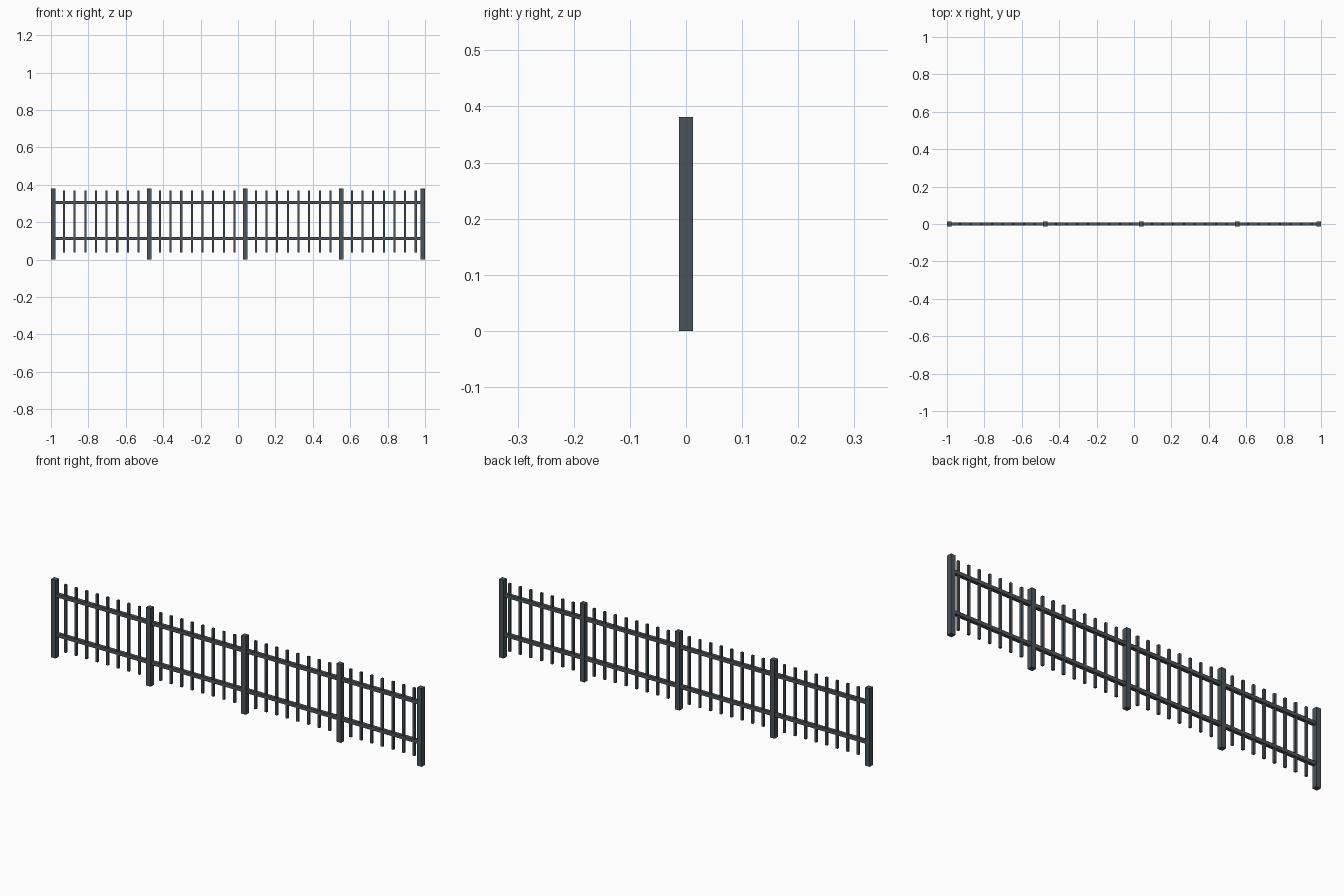
import bpy, bmesh
from mathutils import Matrix

if "Cube" in bpy.data.objects:
    bpy.data.objects.remove(bpy.data.objects["Cube"])

mat = bpy.data.materials.new("dark_metal")
mat.diffuse_color = (0.07, 0.088, 0.1, 1)
mat.use_nodes = True
mat.node_tree.nodes["Principled BSDF"].inputs["Base Color"].default_value = mat.diffuse_color


def box(name, center, size):
    bm = bmesh.new()
    bmesh.ops.create_cube(bm, size=1, matrix=Matrix.Diagonal((*size, 1)))
    me = bpy.data.meshes.new(name)
    bm.to_mesh(me)
    bm.free()
    me.materials.append(mat)
    ob = bpy.data.objects.new(name, me)
    ob.location = center
    bpy.context.collection.objects.link(ob)


HEIGHT, POST = 0.381, 0.025
END = 1 - POST / 2
BAY, PER_BAY = 0.513, 9
STEP = BAY / PER_BAY

# Posts: regular bays from the left, plus a closing post on the right
for x in [-END + i * BAY for i in range(4)] + [END]:
    box("post", (x, 0, HEIGHT / 2), (POST, POST, HEIGHT))

# Rails running between the end posts
for name, z in (("lower_rail", 0.113), ("upper_rail", 0.306)):
    box(name, (0, 0, z), (2 * END, 0.017, 0.017))

# Pickets fill every bay, skipping post positions
for i in range(1, 35):
    if i % PER_BAY:
        box("picket", (-END + i * STEP, 0, 0.203), (0.011, 0.011, 0.331))
